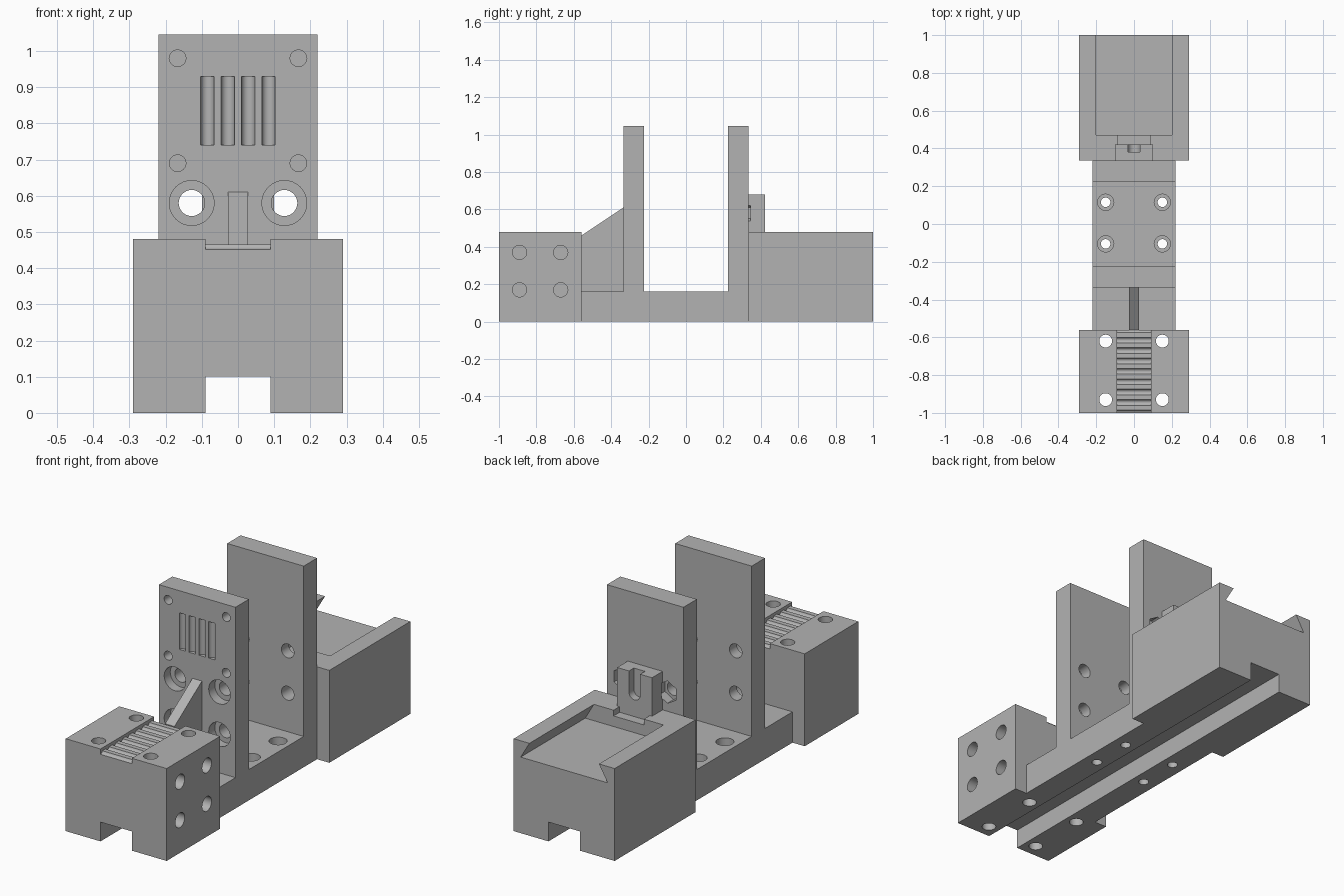
import bpy, bmesh, math
from mathutils import Matrix, Vector

if "Cube" in bpy.data.objects:
    bpy.data.objects.remove(bpy.data.objects["Cube"], do_unlink=True)

grey = bpy.data.materials.new("matte grey")
grey.use_nodes = True
colour = (0.45, 0.45, 0.45, 1)
grey.diffuse_color = colour
grey.node_tree.nodes["Principled BSDF"].inputs["Base Color"].default_value = colour


def finish(bm, name):
    bmesh.ops.recalc_face_normals(bm, faces=bm.faces)
    mesh = bpy.data.meshes.new(name)
    bm.to_mesh(mesh)
    bm.free()
    mesh.materials.append(grey)
    ob = bpy.data.objects.new(name, mesh)
    bpy.context.collection.objects.link(ob)
    return ob


def box(name, x, y, z):
    bm = bmesh.new()
    bmesh.ops.create_cube(bm, size=1)
    for v in bm.verts:
        v.co = [(a + b) / 2 + c * (b - a) for (a, b), c in zip((x, y, z), v.co)]
    return finish(bm, name)


def rod(start, end, r, sides=32, name="cutter"):
    a, b = Vector(start), Vector(end)
    bm = bmesh.new()
    turn = (b - a).to_track_quat('Z', 'Y').to_matrix().to_4x4()
    bmesh.ops.create_cone(bm, cap_ends=True, segments=sides, radius1=r, radius2=r,
                          depth=(b - a).length,
                          matrix=Matrix.Translation((a + b) / 2) @ turn)
    return finish(bm, name)


def prism(name, points, axis, start, end):
    """Extrude a 2D outline along x (outline in y, z) or y (outline in x, z)."""
    bm = bmesh.new()
    place = (lambda p: (start, p[0], p[1])) if axis == 'x' else (lambda p: (p[0], start, p[1]))
    face = bm.faces.new([bm.verts.new(place(p)) for p in points])
    out = bmesh.ops.extrude_face_region(bm, geom=[face])
    step = end - start
    bmesh.ops.translate(bm, vec=(step, 0, 0) if axis == 'x' else (0, step, 0),
                        verts=[g for g in out["geom"] if isinstance(g, bmesh.types.BMVert)])
    return finish(bm, name)


def cut(target, *cutters):
    for c in cutters:
        mod = target.modifiers.new("cut", 'BOOLEAN')
        mod.operation, mod.solver, mod.object = 'DIFFERENCE', 'EXACT', c
        bpy.context.view_layer.update()
        graph = bpy.context.evaluated_depsgraph_get()
        mesh = bpy.data.meshes.new_from_object(target.evaluated_get(graph))
        target.modifiers.clear()
        target.data = mesh
        bpy.data.objects.remove(c, do_unlink=True)


def rail_slot():
    return box("cutter", (-.09, .09), (-1.1, 1.1), (-.1, .1))


SIDES = (-1, 1)

# Base plate with counterbored screw holes
base = box("base_plate", (-.22, .22), (-.56, .335), (0, .16))
cut(base, rail_slot())
for s in SIDES:
    for y in (-.105, .115):
        cut(base, rod((s * .15, y, -.1), (s * .15, y, .2), .025),
            rod((s * .15, y, .1), (s * .15, y, .2), .043))

# Upright plates with bolt holes
front_plate = box("front_plate", (-.22, .22), (-.335, -.225), (.16, 1.045))
rear_plate = box("rear_plate", (-.22, .22), (.225, .335), (.16, 1.045))
for s in SIDES:
    for z in (.36, .58):
        x = s * .128
        cut(front_plate, rod((x, -.4, z), (x, -.1, z), .036),
            rod((x, -.4, z), (x, -.285, z), .062))
        cut(rear_plate, rod((x, .1, z), (x, .4, z), .036))
    cut(rear_plate, rod((s * .128, .285, .58), (s * .128, .345, .58), .058, 6))
    for z in (.69, .98):
        cut(front_plate, rod((s * .167, -.4, z), (s * .167, -.26, z), .023))

# Rounded vertical grooves in the front plate
for i in range(4):
    x = -.0845 + i * .0563
    cut(front_plate, rod((x, -.335, .74), (x, -.335, .93), .0185))

# Stiffening rib
prism("rib", [(-.56, .16), (-.56, .46), (-.335, .61), (-.335, .16)], 'x', -.027, .027)

# Front block: screw holes, side holes and toothed belt channel
block = box("front_block", (-.29, .29), (-1, -.56), (0, .48))
cut(block, rail_slot(), box("cutter", (-.09, .09), (-1.1, -.5), (.465, .6)))
for i in range(9):
    y = -1 + i * .055
    cut(block, rod((-.09, y, .468), (.09, y, .468), .016, 12))
for y in (-.93, -.62):
    for s in SIDES:
        cut(block, rod((s * .15, y, -.1), (s * .15, y, .6), .034))
for y in (-.89, -.67):
    for z in (.17, .37):
        cut(block, rod((.1, y, z), (.4, y, z), .038))

# Rear block with dovetail pocket and a shallow recess leading to the clip
rear = box("rear_block", (-.29, .29), (.335, 1), (0, .48))
cut(rear, rail_slot(),
    prism("cutter", [(-.25, .395), (.25, .395), (.2, .48), (.19, .6), (-.19, .6), (-.2, .48)],
          'y', .47, 1.1),
    box("cutter", (-.087, .087), (.42, .48), (.45, .6)))

# Clip on the rear plate with a round-bottomed slot and nut clearance
clip = box("clip", (-.1, .1), (.335, .422), (.48, .68))
cut(clip, box("cutter", (-.032, .032), (.382, .5), (.57, .8)),
    rod((0, .382, .57), (0, .5, .57), .032))
for s in SIDES:
    cut(clip, rod((s * .128, .3, .58), (s * .128, .345, .58), .058, 6))

# Keep edges crisp and hole walls smooth
parts = [o for o in bpy.context.collection.objects if o.type == 'MESH' and grey.name in o.data.materials]
bpy.ops.object.select_all(action='DESELECT')
for o in parts:
    o.select_set(True)
bpy.context.view_layer.objects.active = parts[0]
bpy.ops.object.shade_smooth_by_angle(angle=math.radians(35))
